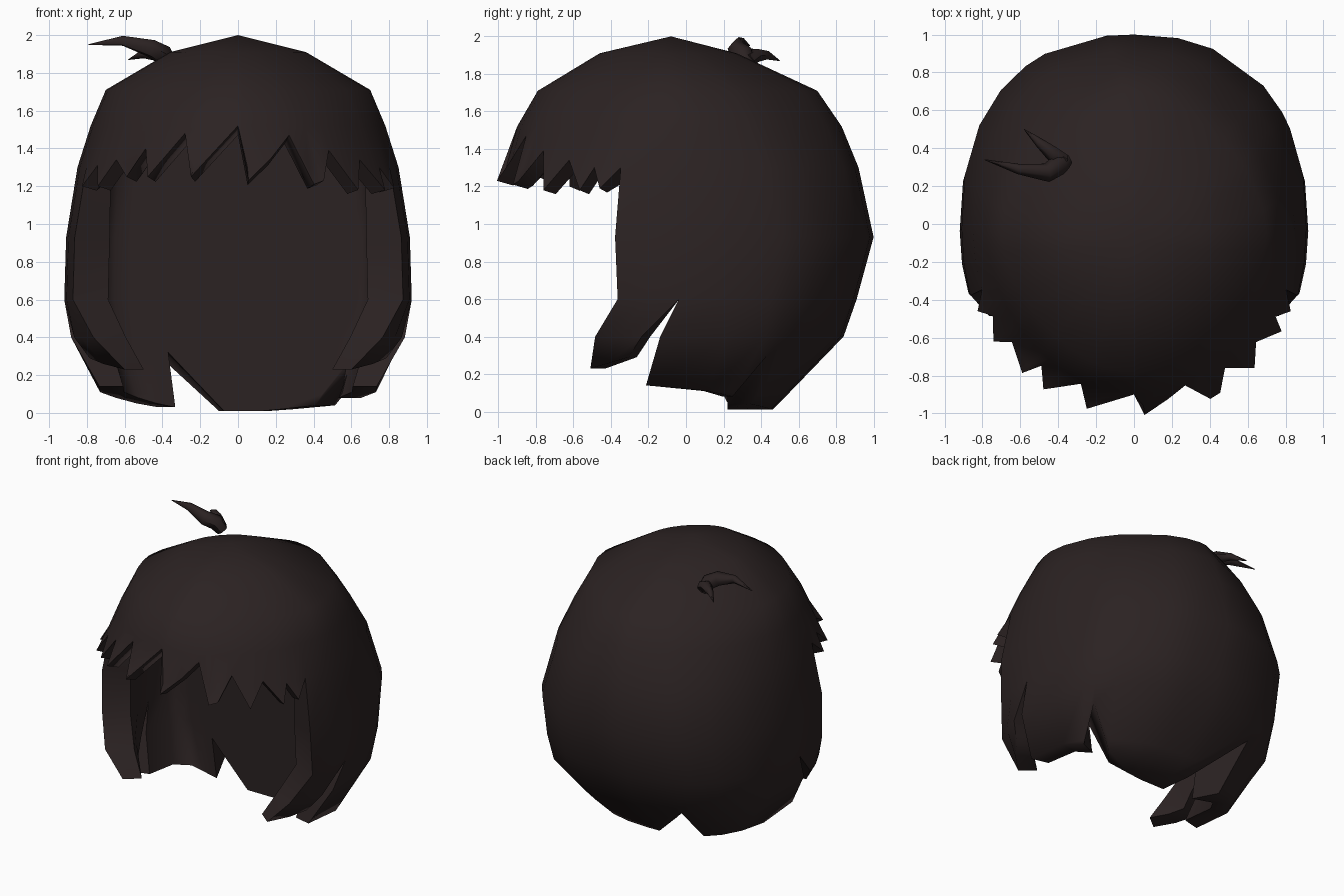
import bpy, bmesh
from math import sin, cos, radians, copysign
from mathutils import Vector

cube = bpy.data.objects.get("Cube")
if cube:
    bpy.data.objects.remove(cube)

hair = bpy.data.materials.new("dark_brown_hair")
hair.use_nodes = True
COLOUR = (0.024, 0.016, 0.016, 1)
hair.diffuse_color = COLOUR
bsdf = next(n for n in hair.node_tree.nodes if n.type == 'BSDF_PRINCIPLED')
bsdf.inputs["Base Color"].default_value = COLOUR
bsdf.inputs["Roughness"].default_value = 0.8

# Head outline by height: z, half width, back y, front y, squareness (1 is an ellipse)
RINGS = [(2.0, 0, -.08, -.08, 1.2), (1.91, .36, .27, -.46, 1.2),
         (1.71, .70, .70, -.79, 1.17), (1.52, .78, .83, -.90, 1.08),
         (1.30, .85, .92, -.96, .96), (.93, .91, 1.0, -.99, .87),
         (.60, .92, .91, -.93, .87), (.40, .89, .84, -.83, .87),
         (.10, .74, .55, -.60, .9), (0, .66, .45, -.50, .9)]
BEND = .60
BACK_WALL = .22


def on_head(angle, z):
    """Point on the head outline; angle 0 is the back, positive goes to +x."""
    for (z1, *a), (z2, *b) in zip(RINGS, RINGS[1:]):
        if z >= z2:
            f = (z1 - z) / (z1 - z2)
            rx, yb, yf, power = (p + (q - p) * f for p, q in zip(a, b))
            break
    s, c = (copysign(abs(v) ** power, v) for v in (sin(radians(angle)), cos(radians(angle))))
    return Vector((rx * s, (yb + yf) / 2 + (yb - yf) / 2 * c, z))


def column(angle, end_z, end_angle=None):
    """Points from the crown to the tip; below BEND the column can sweep sideways."""
    end_angle = angle if end_angle is None else end_angle
    points = []
    for z, *_ in RINGS:
        z = max(z, end_z)
        sweep = max(0, BEND - z) / max(BEND - end_z, .01)
        p = on_head(angle + (end_angle - angle) * sweep, z)
        if z == end_z and 1.1 < z < 1.27:      # fringe tips flare out
            p.x *= 1.045
            p.y *= 1.045
        points.append(p)
    return points


def inner_point(p):
    """Matching point on the inside; the back of the hollow is a flat wall."""
    if p.z > 1.1:
        thick = .09 if p.y < -.4 else .15
    else:
        thick = .20 if p.z > .35 else .13
    centre = Vector((0, -.03, min(p.z, .95)))
    d = p - centre
    q = centre + d * (1 - thick / max(d.length, .3))
    q.y = min(q.y, BACK_WALL)
    return q


def finish(obj, angle):
    bpy.ops.object.select_all(action='DESELECT')
    obj.select_set(True)
    bpy.context.view_layer.objects.active = obj
    if obj.type == 'CURVE':
        bpy.ops.object.convert(target='MESH')
    bpy.ops.object.shade_smooth_by_angle(angle=radians(angle))


# Strips of columns (angle, tip height, swept angle); strips are parted by slits
back = [(-91, .14, -106), (-78, .11), (-62, .08), (-48, .05), (-36, .03),
        (-28, .32), (-7, .01), (0, .01), (12, .01), (24, .02), (46, .04),
        (57, .30), (63, .08), (78, .11), (91, .14, 106)]
left_lock = [(91, .29, 111), (100, .26, 121), (109.5, .23, 134)]
right_lock = [(-a, z, -b) for a, z, b in reversed(left_lock)]
fringe = [(109.5, 1.30), (115, 1.19), (119, 1.30), (122, 1.18), (130, 1.34),
          (137, 1.18), (144, 1.39), (151, 1.23), (155, 1.21), (159, 1.47),
          (168, 1.35), (177, 1.23), (180, 1.52), (195, 1.25), (202, 1.48),
          (211, 1.25), (217, 1.40), (220, 1.25), (230, 1.34), (234, 1.20),
          (241, 1.31), (245, 1.20), (250.5, 1.30)]

# Hair shell: outer surface
bm = bmesh.new()
for strip in (back, left_lock, fringe, right_lock):
    grid = [[bm.verts.new(p) for p in column(*c)] for c in strip]
    for a, b in zip(grid, grid[1:]):
        for i in range(len(RINGS) - 1):
            bm.faces.new((a[i], a[i + 1], b[i + 1], b[i]))
bmesh.ops.remove_doubles(bm, verts=bm.verts, dist=.0005)
bmesh.ops.dissolve_degenerate(bm, edges=bm.edges, dist=.0005)

# Hair shell: inner surface and rim
outer_faces = list(bm.faces)
rim = [(e.link_loops[0].vert, e.link_loops[0].link_loop_next.vert)
       for e in bm.edges if e.is_boundary]
inner = {v: bm.verts.new(inner_point(v.co)) for v in list(bm.verts)}
for f in outer_faces:
    bm.faces.new([inner[v] for v in reversed(f.verts)])
for a, b in rim:
    bm.faces.new((b, a, inner[a], inner[b]))
bmesh.ops.recalc_face_normals(bm, faces=bm.faces)
mesh = bpy.data.meshes.new("hair_shell")
bm.to_mesh(mesh)
bm.free()
mesh.materials.append(hair)
shell = bpy.data.objects.new("hair_shell", mesh)
bpy.context.collection.objects.link(shell)
finish(shell, 65)


def strand(name, points):
    """Tapered loose strand along (x, y, z, radius) points."""
    curve = bpy.data.curves.new(name, 'CURVE')
    curve.dimensions = '3D'
    curve.bevel_depth = 1
    curve.bevel_resolution = 1
    curve.use_fill_caps = True
    spline = curve.splines.new('POLY')
    spline.points.add(len(points) - 1)
    for sp, (x, y, z, r) in zip(spline.points, points):
        sp.co = (x, y, z, 1)
        sp.radius = r
    curve.materials.append(hair)
    obj = bpy.data.objects.new(name, curve)
    bpy.context.collection.objects.link(obj)
    finish(obj, 60)


# Loose tuft on the crown
strand("long_crown_strand", [(-.36, .33, 1.84, .04), (-.40, .31, 1.90, .055),
                             (-.46, .27, 1.93, .05), (-.61, .29, 1.97, .028),
                             (-.79, .34, 1.95, .002)])
strand("short_crown_strand", [(-.37, .33, 1.87, .04), (-.43, .37, 1.90, .04),
                              (-.50, .43, 1.90, .025), (-.58, .50, 1.87, .002)])
